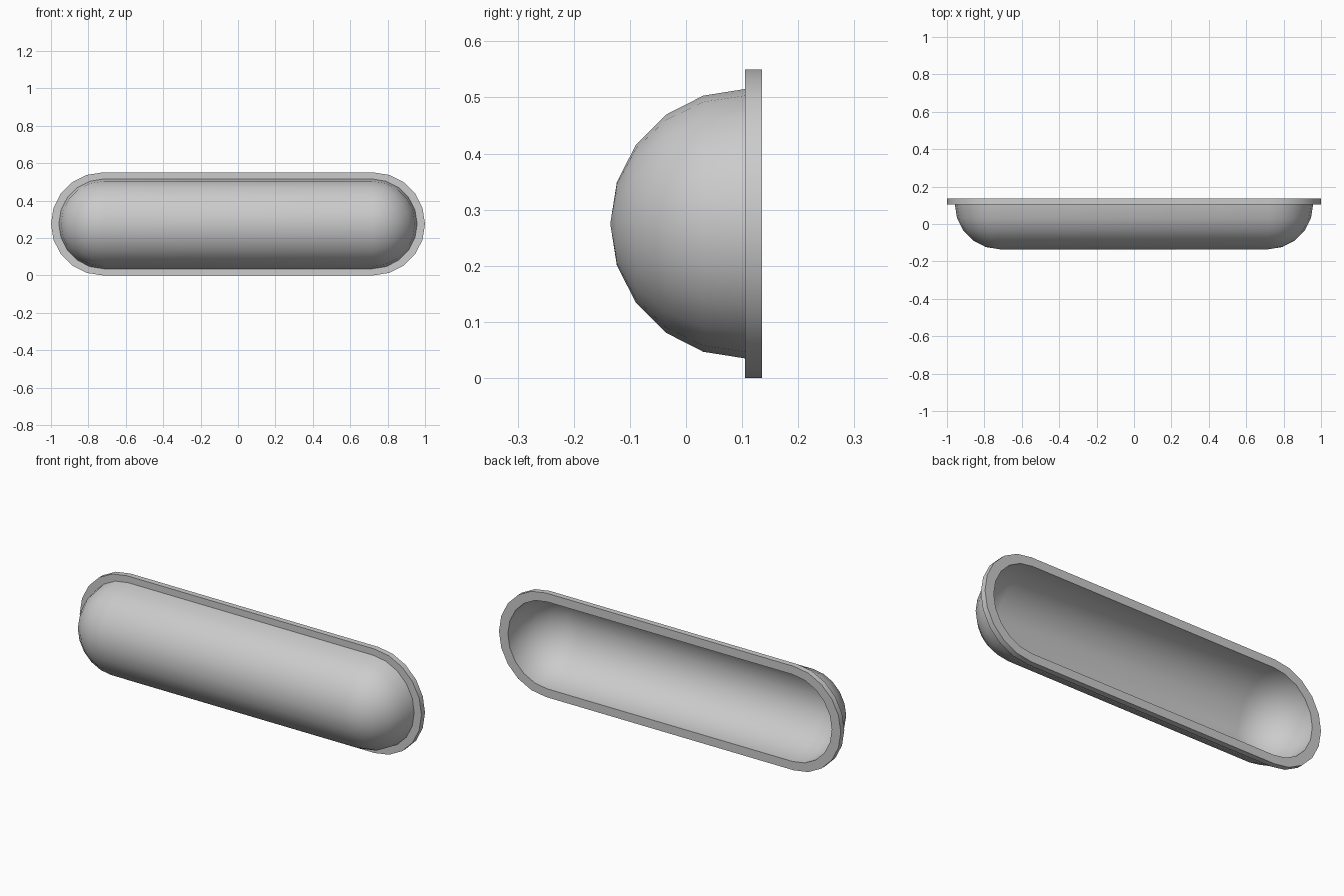
import bpy, bmesh, math

if "Cube" in bpy.data.objects:
    bpy.data.objects.remove(bpy.data.objects["Cube"])

MID_Z = 0.275      # height of the long axis
RIM_Y = 0.105      # front face of the flange
BACK_Y = 0.135     # back face of the flange
STEPS = 10         # segments per half-circle end


def stadium(bm, cx, r, y):
    """Ring of vertices: two half-circle ends joined by straight sides."""
    ring = []
    for side, start in ((1, -90), (-1, 90)):
        for i in range(STEPS + 1):
            a = math.radians(start + 180 * i / STEPS)
            ring.append(bm.verts.new((side * cx + r * math.cos(a), y,
                                      MID_Z + r * math.sin(a))))
    return ring


def dome(r):
    """Quarter-circle profile from the deepest line up to the flange."""
    return [(0.718, r * math.sin(a), RIM_Y - r * math.cos(a))
            for a in (math.radians(18 * i) for i in range(6))]


# Closed section: inner dome, flange, outer dome
profile = dome(0.23)
profile += [(0.718, 0.23, BACK_Y), (0.725, 0.275, BACK_Y), (0.725, 0.275, RIM_Y)]
profile += reversed(dome(0.24))

bm = bmesh.new()
rings = [stadium(bm, *p) for p in profile]
for lo, hi in zip(rings, rings[1:]):
    n = len(lo)
    for i in range(n):
        j = (i + 1) % n
        bm.faces.new((lo[i], lo[j], hi[j], hi[i]))
bmesh.ops.remove_doubles(bm, verts=bm.verts, dist=1e-4)
bmesh.ops.recalc_face_normals(bm, faces=bm.faces)

# Flanged half-capsule trough
mesh = bpy.data.meshes.new("flanged_trough")
bm.to_mesh(mesh)
bm.free()
trough = bpy.data.objects.new("flanged_trough", mesh)
bpy.context.collection.objects.link(trough)
bpy.context.view_layer.objects.active = trough
trough.select_set(True)
bpy.ops.object.shade_smooth_by_angle(angle=math.radians(30))
